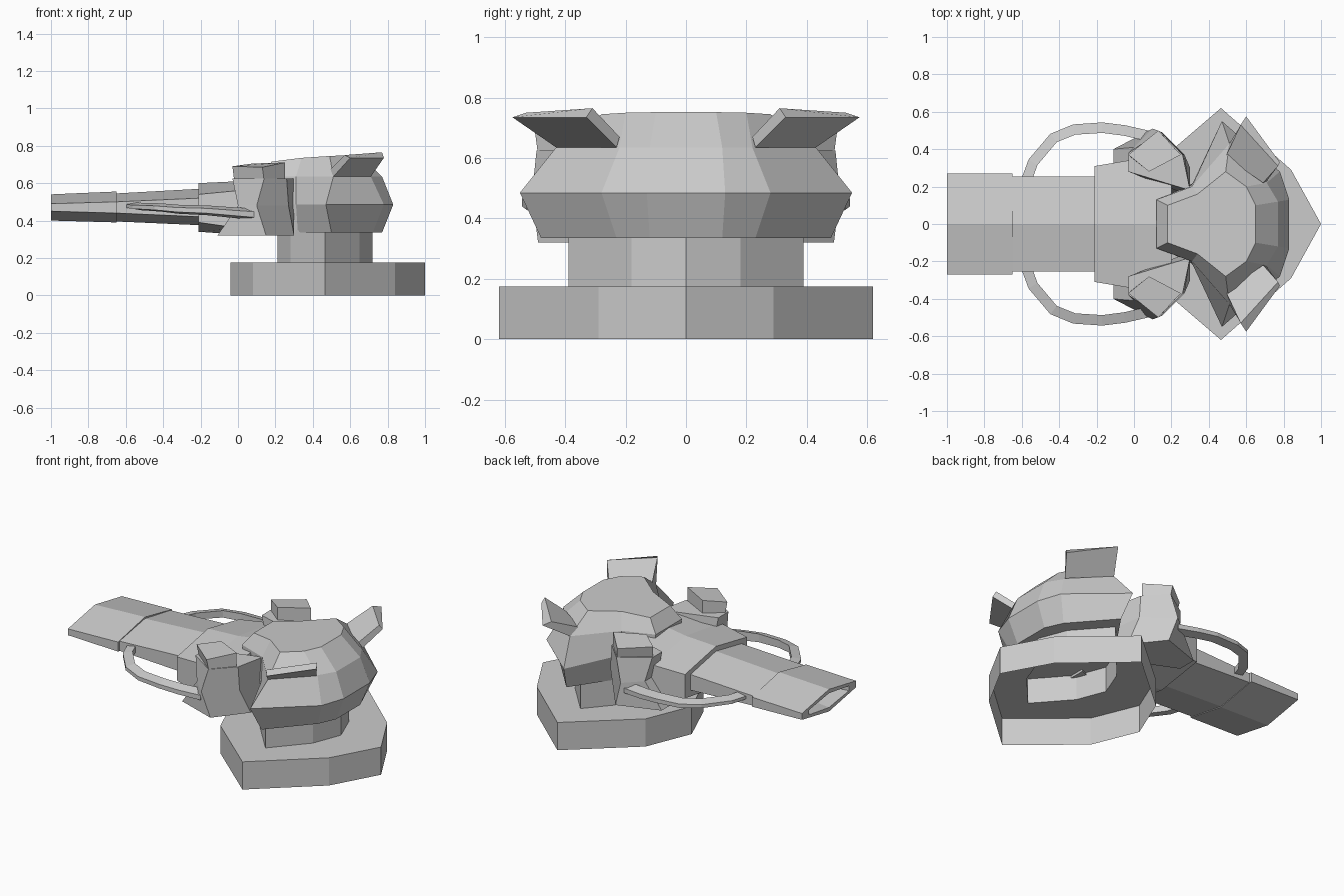
import bpy, bmesh
from mathutils import Vector

cube = bpy.data.objects.get("Cube")
if cube:
    bpy.data.objects.remove(cube, do_unlink=True)

GREY = (0.6, 0.6, 0.6, 1)
grey = bpy.data.materials.new("plain grey")
grey.use_nodes = True
grey.diffuse_color = GREY
grey.node_tree.nodes["Principled BSDF"].inputs["Base Color"].default_value = GREY


def loft(name, rings, start=True, end=True):
    """Skin a list of equal closed rings, with optional end caps."""
    bm = bmesh.new()
    loops = [[bm.verts.new(p) for p in ring] for ring in rings]
    n = len(loops[0])
    for a, b in zip(loops, loops[1:]):
        for i in range(n):
            j = (i + 1) % n
            bm.faces.new((a[i], a[j], b[j], b[i]))
    if start:
        bm.faces.new(loops[0][::-1])
    if end:
        bm.faces.new(loops[-1])
    bmesh.ops.recalc_face_normals(bm, faces=bm.faces)
    mesh = bpy.data.meshes.new(name)
    bm.to_mesh(mesh)
    bm.free()
    obj = bpy.data.objects.new(name, mesh)
    bpy.context.collection.objects.link(obj)
    mesh.materials.append(grey)
    return obj


def mirrored(half):
    """Close a half outline across the y = 0 plane."""
    return half + [(x, -y, z) for x, y, z in reversed(half) if y > 0]


def level(z, *pts):
    return [(x, y, z) for x, y in pts]


def flip(rings, side):
    return [[(x, y * side, z) for x, y, z in ring] for ring in rings]


# Stepped pedestal, open underneath
def octagon(z, x0, x1, xm, xa, xb, ya, yb):
    half = level(z, (x1, 0), (xb, ya), (xm, yb), (xa, ya))
    return half + [(x0, 0, z)] + [(x, -y, z) for x, y, z in reversed(half[1:])]


foot = (-0.04, 1, 0.465, 0.08, 0.84, 0.29, 0.62)
neck = (0.21, 0.72, 0.465, 0.28, 0.65, 0.18, 0.39)
loft("pedestal", [octagon(0, *foot), octagon(0.175, *foot),
                  octagon(0.175, *neck), octagon(0.35, *neck)], start=False)

# Faceted turret dome with a rising roof
dome = [
    level(0.335, (0.77, 0.12), (0.72, 0.23), (0.5, 0.48), (0.32, 0.22), (0.18, 0.12)),
    level(0.485, (0.83, 0.13), (0.78, 0.28), (0.47, 0.55), (0.31, 0.21), (0.14, 0.13)),
    level(0.635, (0.77, 0.12), (0.71, 0.22), (0.51, 0.43), (0.31, 0.2), (0.12, 0.13)),
    [(0.65, 0.1, 0.752), (0.6, 0.2, 0.75), (0.49, 0.28, 0.745),
     (0.34, 0.16, 0.735), (0.18, 0.1, 0.715)],
]
loft("turret_dome", [mirrored(r) for r in dome])


# Gun body and barrel: six-sided sections along x
def section(x, w, top, hi, lo, bottom):
    return [(x, 0, top), (x, w, hi), (x, w, lo), (x, 0, bottom), (x, -w, lo), (x, -w, hi)]


loft("gun_mantlet", [section(-0.21, 0.31, 0.6, 0.54, 0.39, 0.34),
                     section(0.0, 0.345, 0.61, 0.56, 0.36, 0.325),
                     section(0.2, 0.32, 0.64, 0.6, 0.34, 0.325)])
loft("barrel_rear", [section(-0.65, 0.255, 0.545, 0.5, 0.44, 0.395),
                     section(-0.2, 0.255, 0.57, 0.52, 0.42, 0.375)])
loft("barrel_muzzle", [section(-0.9, 0.18, 0.505, 0.485, 0.455, 0.435),
                       section(-1, 0.2, 0.515, 0.485, 0.455, 0.425),
                       section(-1, 0.27, 0.54, 0.49, 0.45, 0.4),
                       section(-0.65, 0.27, 0.555, 0.5, 0.44, 0.39)])

# Shoulder armour, flared fins and side rails on both sides
shoulder = [
    level(0.32, (-0.11, 0.28), (-0.11, 0.4), (0.15, 0.49), (0.3, 0.3), (0.3, 0.1)),
    level(0.48, (0.0, 0.28), (0.0, 0.41), (0.1, 0.51), (0.27, 0.37), (0.3, 0.15)),
    level(0.625, (-0.03, 0.28), (-0.03, 0.38), (0.14, 0.495), (0.26, 0.37), (0.3, 0.18)),
]
box = [level(0.61, (-0.02, 0.36), (0.14, 0.49), (0.25, 0.37), (0.08, 0.28)),
       [(-0.03, 0.37, 0.69), (0.13, 0.5, 0.685), (0.25, 0.37, 0.71), (0.08, 0.28, 0.705)]]
fin = [[(0.51, 0.43, 0.635), (0.71, 0.23, 0.635), (0.69, 0.22, 0.67), (0.49, 0.36, 0.67)],
       [(0.6, 0.575, 0.735), (0.78, 0.33, 0.735), (0.77, 0.31, 0.765), (0.57, 0.53, 0.75)]]
path = [Vector(p) for p in (
    (-0.58, 0.22, 0.48), (-0.54, 0.33, 0.475), (-0.43, 0.46, 0.47), (-0.32, 0.505, 0.46),
    (-0.17, 0.515, 0.455), (-0.05, 0.5, 0.445), (0.08, 0.47, 0.435))]
rail = []
for i, p in enumerate(path):
    along = path[min(i + 1, len(path) - 1)] - path[max(i - 1, 0)]
    out = Vector((-along.y, along.x, 0)).normalized() * 0.028
    up = Vector((0, 0, 0.018 + 0.002 * i))
    rail.append([tuple(p + out - up * 0.6), tuple(p + out + up * 0.4),
                 tuple(p - out + up), tuple(p - out - up)])

for label, side in (("left", -1), ("right", 1)):
    loft(label + "_shoulder", flip(shoulder, side))
    loft(label + "_shoulder_box", flip(box, side))
    loft(label + "_fin", flip(fin, side))
    loft(label + "_rail", flip(rail, side))
